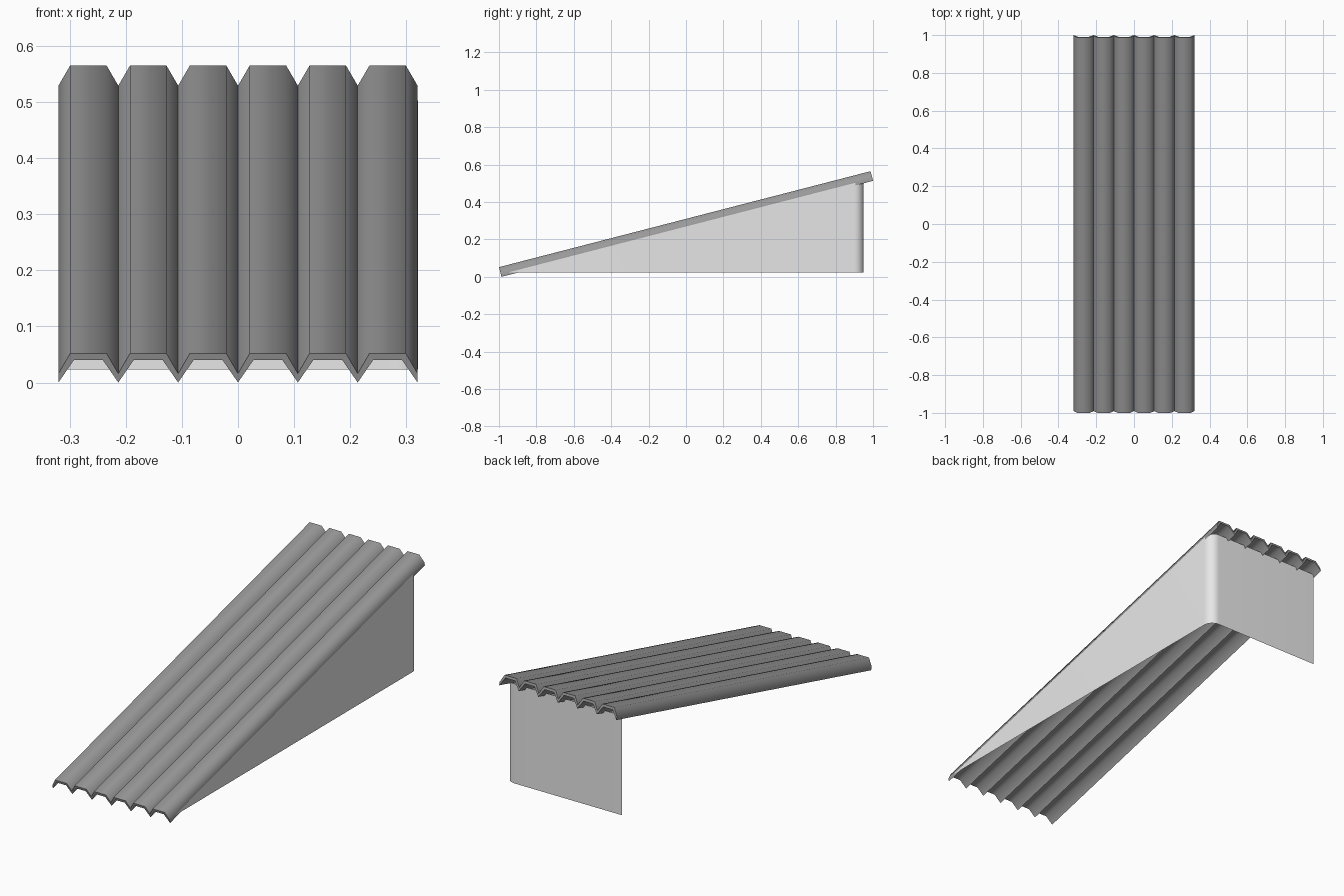
import bpy, bmesh, math
from mathutils import Vector

if "Cube" in bpy.data.objects:
    bpy.data.objects.remove(bpy.data.objects["Cube"], do_unlink=True)

RIBS = 6
HALF_WIDTH = 0.32
PITCH = 2 * HALF_WIDTH / RIBS
SLOPE = math.radians(14.48)
LENGTH = 2.052
ALONG = Vector((0, math.cos(SLOPE), math.sin(SLOPE)))
UP = Vector((0, -math.sin(SLOPE), math.cos(SLOPE)))
ORIGIN = Vector((0, -0.9866, 0))      # lower front edge of the roof


def make_material(name, grey):
    mat = bpy.data.materials.new(name)
    mat.use_nodes = True
    color = (grey, grey, grey, 1)
    mat.diffuse_color = color
    mat.node_tree.nodes["Principled BSDF"].inputs["Base Color"].default_value = color
    return mat


def finish(bm, name, mat, angle):
    bmesh.ops.recalc_face_normals(bm, faces=bm.faces)
    mesh = bpy.data.meshes.new(name)
    bm.to_mesh(mesh)
    bm.free()
    mesh.materials.append(mat)
    obj = bpy.data.objects.new(name, mesh)
    bpy.context.collection.objects.link(obj)
    bpy.ops.object.select_all(action="DESELECT")
    obj.select_set(True)
    bpy.context.view_layer.objects.active = obj
    bpy.ops.object.shade_smooth_by_angle(angle=math.radians(angle))
    return obj


def rib_profile(half_flat, valley, crest):
    """Zigzag line across the roof: valleys joined by flat-topped ribs."""
    points = [(-HALF_WIDTH, valley)]
    for i in range(RIBS):
        mid = -HALF_WIDTH + (i + 0.5) * PITCH
        points += [(mid - half_flat, crest), (mid + half_flat, crest),
                   (mid + PITCH / 2, valley)]
    return points


# Corrugated sloping roof sheet
bm = bmesh.new()
upper = rib_profile(0.0325, 0.0165, 0.0535)
lower = rib_profile(0.026, 0.0, 0.041)
outline = upper + lower[::-1]
ends = []
for distance in (0, LENGTH):
    ends.append([bm.verts.new(ORIGIN + ALONG * distance + UP * h + Vector((x, 0, 0)))
                 for x, h in outline])
count = len(outline)
for i in range(count):
    j = (i + 1) % count
    bm.faces.new((ends[0][i], ends[0][j], ends[1][j], ends[1][i]))
for loop in ends:
    for i in range(len(upper) - 1):
        bm.faces.new((loop[i], loop[i + 1], loop[count - 2 - i], loop[count - 1 - i]))
finish(bm, "corrugated_roof", make_material("dark grey", 0.32), 70)

# Thin wall: one side and the back, joined by a rounded corner
SIDE_X, BACK_Y, RADIUS, BASE_Z, STEPS = 0.3205, 0.95, 0.05, 0.023, 10
plan = [(SIDE_X, -0.945)]
for i in range(STEPS + 1):
    a = math.pi / 2 * i / STEPS
    plan.append((SIDE_X - RADIUS + RADIUS * math.cos(a),
                 BACK_Y - RADIUS + RADIUS * math.sin(a)))
plan.append((-0.315, BACK_Y))
bm = bmesh.new()
bottom = [bm.verts.new((x, y, BASE_Z)) for x, y in plan]
top = [bm.verts.new((x, y, (y - ORIGIN.y) * math.tan(SLOPE) + 0.0145)) for x, y in plan]
for i in range(len(plan) - 1):
    bm.faces.new((bottom[i], bottom[i + 1], top[i + 1], top[i]))
finish(bm, "side_and_back_wall", make_material("light grey", 0.8), 40)
